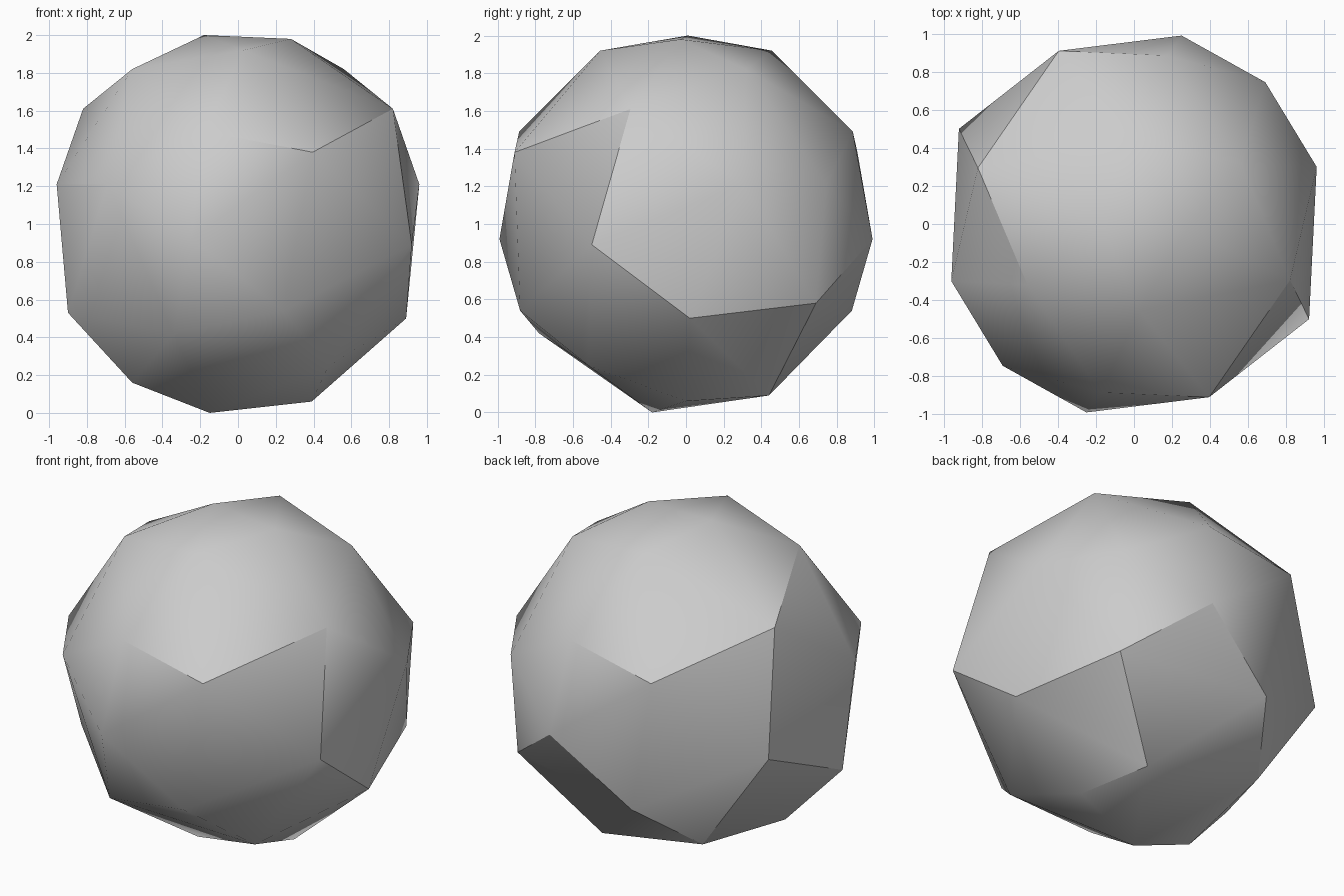
import bpy
import bmesh
import math

default_cube = bpy.data.objects.get("Cube")
if default_cube:
    bpy.data.objects.remove(default_cube, do_unlink=True)


def make_material(name, color):
    material = bpy.data.materials.new(name)
    material.use_nodes = True
    material.diffuse_color = color
    shader = material.node_tree.nodes.get("Principled BSDF")
    shader.inputs["Base Color"].default_value = color
    return material


# Corners that repeat after a half turn about the vertical axis
paired_corners = [
    (-.56, -.32, 1.82), (.03, -.455, 1.92), (.82, -.295, 1.61),
    (-.96, -.3, 1.21), (-.69, -.745, 1.21), (.395, -.91, 1.38),
    (-.25, -.99, .92), (.92, -.5, .89), (-.175, -.885, 1.49),
    (.24, -.88, .54), (.48, -.52, .25),
]

# Corners that break the symmetry, on the crown and around the underside
crown_corners = [(-.18, .01, 2), (.28, -.03, 1.98)]
underside_corners = [
    (-.34, -.78, .42), (.89, .02, .5), (-.9, -.26, .53), (-.56, -.18, .16),
    (-.15, -.18, 0), (.39, 0, .06), (.68, .69, .58), (.27, .44, .09),
]


def half_turn(corner):
    x, y, z = corner
    return (-x, -y, z)


def build_faceted_ball(name, corners, material):
    """Wrap the corners in a convex skin and merge nearly flat neighbours."""
    bm = bmesh.new()
    for corner in corners:
        bm.verts.new(corner)
    bmesh.ops.convex_hull(bm, input=bm.verts[:])
    loose = [vert for vert in bm.verts if not vert.link_faces]
    bmesh.ops.delete(bm, geom=loose, context='VERTS')
    bmesh.ops.dissolve_limit(bm, angle_limit=math.radians(3),
                             verts=bm.verts[:], edges=bm.edges[:])
    bmesh.ops.recalc_face_normals(bm, faces=bm.faces[:])
    mesh = bpy.data.meshes.new(name)
    bm.to_mesh(mesh)
    bm.free()
    mesh.materials.append(material)
    ball = bpy.data.objects.new(name, mesh)
    bpy.context.collection.objects.link(ball)
    return ball


# Faceted ball, softly shaded with the stronger creases kept sharp
corners = paired_corners + [half_turn(corner) for corner in paired_corners]
corners += crown_corners + underside_corners
stone_gray = make_material("stone_gray", (.6, .6, .6, 1))
ball = build_faceted_ball("faceted_ball", corners, stone_gray)

bpy.ops.object.select_all(action='DESELECT')
ball.select_set(True)
bpy.context.view_layer.objects.active = ball
bpy.ops.object.shade_smooth_by_angle(angle=math.radians(30))
